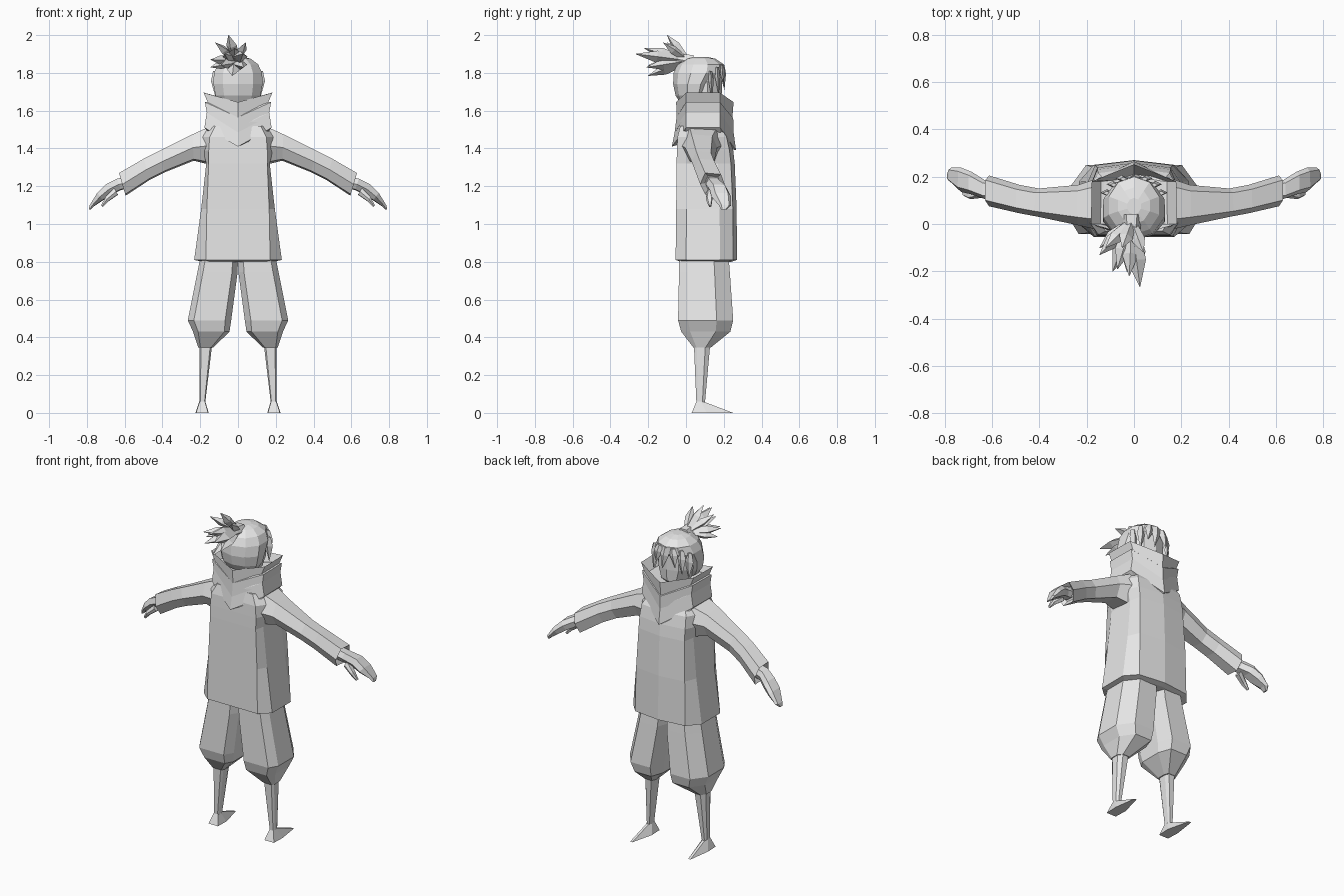
import bpy, bmesh, math
from mathutils import Vector

grey = bpy.data.materials.new("plain_grey")
grey.diffuse_color = (0.8, 0.8, 0.8, 1)


def finish(name, bm, mirror=False):
    bmesh.ops.recalc_face_normals(bm, faces=bm.faces)
    me = bpy.data.meshes.new(name)
    bm.to_mesh(me)
    bm.free()
    me.materials.append(grey)
    ob = bpy.data.objects.new(name, me)
    bpy.context.collection.objects.link(ob)
    if mirror:
        ob.modifiers.new("mirror", 'MIRROR')
        ob.modifiers["mirror"].use_mirror_merge = False
    return ob


def add_loft(bm, rings, caps=(True, True)):
    loops = [[bm.verts.new(p) for p in r] for r in rings]
    n = len(loops[0])
    for a, b in zip(loops, loops[1:]):
        for i in range(n):
            j = (i + 1) % n
            bm.faces.new((a[i], a[j], b[j], b[i]))
    for on, loop in zip(caps, (loops[0], loops[-1])):
        if on:
            bm.faces.new(loop)


def loft(name, rings, mirror=False, caps=(True, True)):
    bm = bmesh.new()
    add_loft(bm, rings, caps)
    return finish(name, bm, mirror)


def both_sides(half):
    # half outline from the back to the front, reflected across x = 0
    return half + [(-x, y, z) for x, y, z in reversed(half) if x > 0]


def coat_ring(z, side, flat, y0, y1):
    return both_sides([(flat, y0, z), (side, y0 + .055, z), (side, y1 - .09, z),
                       (flat, y1 - .02, z), (0, y1, z)])


# Coat body with a hem turned under
loft("coat_body", [coat_ring(*r) for r in (
    (.80, .19, .15, -.03, .24), (.81, .232, .17, -.055, .27),
    (1.08, .195, .165, -.052, .268), (1.32, .168, .155, -.05, .258),
    (1.39, .185, .155, -.048, .25), (1.46, .19, .15, -.045, .235),
    (1.52, .155, .12, -.03, .20))])


def arm_ring(xt, zt, xb, zb, y0, y1):
    # six-sided sleeve section between a top point and a bottom point
    def p(t, s):
        return (xt + (xb - xt) * t, y0 + (y1 - y0) * s, zt + (zb - zt) * t)
    return [p(0, .2), p(.06, .85), p(.5, 1), p(1, .8), p(.94, .2), p(.5, 0)]


# Sleeves
loft("sleeve", [arm_ring(*r) for r in (
    (.13, 1.525, .13, 1.31, -.03, .20), (.24, 1.475, .235, 1.335, -.005, .165),
    (.42, 1.385, .385, 1.275, .03, .15), (.50, 1.345, .465, 1.235, .045, .165),
    (.63, 1.27, .595, 1.15, .075, .205), (.60, 1.255, .58, 1.18, .10, .18))], True)

# Hands: palm with finger ends, and a thumb
loft("hand", [arm_ring(*r) for r in (
    (.60, 1.25, .59, 1.185, .105, .18), (.64, 1.24, .62, 1.18, .105, .185),
    (.70, 1.21, .67, 1.155, .125, .22), (.745, 1.165, .715, 1.125, .135, .238),
    (.785, 1.10, .76, 1.095, .175, .238), (.79, 1.078, .78, 1.076, .185, .215))], True)
loft("thumb", [arm_ring(*r) for r in (
    (.655, 1.19, .635, 1.155, .11, .16), (.70, 1.145, .685, 1.12, .105, .14),
    (.725, 1.10, .715, 1.09, .12, .135))], True)


def chamfered(z, x0, x1, y0, y1):
    cx, cy = (x1 - x0) * .14, (y1 - y0) * .3
    return [(x0 + cx, y0, z), (x1 - cx, y0, z), (x1, y0 + cy * .6, z), (x1, y1 - cy, z),
            (x1 - cx * 2, y1, z), (x0 + cx, y1, z), (x0, y1 - cy, z), (x0, y0 + cy * .6, z)]


# Baggy trousers gathered below the knee, with thin shins
loft("trouser_leg", [chamfered(*r) for r in (
    (.83, .0, .198, -.035, .225), (.745, .002, .215, -.037, .232),
    (.49, .036, .266, -.042, .25), (.43, .045, .238, -.025, .235),
    (.345, .132, .21, .04, .13))], True)
loft("shin", [chamfered(*r) for r in (
    (.36, .137, .205, .042, .128), (.05, .174, .204, .055, .10))], True)

# Pointed feet
loft("foot", [
    [(.158, .03, 0), (.222, .03, 0), (.225, .11, 0), (.205, .25, 0), (.19, .25, 0), (.155, .11, 0)],
    [(.175, .055, .06), (.203, .055, .06), (.205, .08, .06), (.197, .105, .055),
     (.182, .105, .055), (.173, .08, .06)]], True)


def collar_ring(side, zs, yb, zb, yf, zf):
    return both_sides([(0, yb, zb), (side, .0, zs), (side * .98, .18, zs), (0, yf, zf)])


# Wrapped collar: three stacked layers dipping to a point at front and back
for name, rings in {
    "collar_lower": ((.13, 1.60, -.03, 1.55, .22, 1.55), (.165, 1.59, -.055, 1.51, .25, 1.50),
                     (.178, 1.51, -.075, 1.41, .265, 1.39), (.15, 1.48, -.04, 1.42, .23, 1.40)),
    "collar_middle": ((.13, 1.64, -.03, 1.60, .20, 1.60), (.175, 1.645, -.05, 1.565, .25, 1.56),
                      (.162, 1.57, -.06, 1.485, .252, 1.48), (.12, 1.56, -.03, 1.50, .21, 1.50)),
    "collar_upper": ((.11, 1.60, .0, 1.58, .19, 1.57), (.182, 1.695, -.052, 1.645, .252, 1.645),
                     (.150, 1.62, -.05, 1.56, .245, 1.555), (.11, 1.58, -.02, 1.56, .20, 1.55)),
}.items():
    loft(name, [collar_ring(*r) for r in rings])


def oval(z, rx, y0, y1, n=10):
    cy, ry = (y0 + y1) / 2, (y1 - y0) / 2
    return [(rx * math.cos(math.tau * (i + .5) / n), cy + ry * math.sin(math.tau * (i + .5) / n), z)
            for i in range(n)]


# Neck and face
loft("face", [oval(*r) for r in (
    (1.50, .06, .02, .14), (1.60, .065, .02, .15), (1.63, .085, .0, .185),
    (1.70, .115, -.03, .19), (1.80, .12, -.04, .19), (1.85, .09, -.01, .15))])

# Hair cap: back of the head, with the front lifted to the hairline
cap = []
for z, rx, y0, y1 in ((1.64, .10, -.03, .10), (1.68, .125, -.055, .13), (1.74, .137, -.068, .155),
                      (1.80, .134, -.066, .20), (1.845, .112, -.045, .20),
                      (1.875, .07, .0, .155), (1.885, .03, .04, .11)):
    cap.append(oval(z, rx, y0, y1))
loft("hair_cap", cap)


def spike(bm, base, tip, width, thick, bulge=.5):
    # four-sided lock of hair, narrow at the root and pointed at the end
    a, b = Vector(base), Vector(tip)
    d = (b - a).normalized()
    u = d.cross(Vector((0, 0, 1)) if abs(d.z) < .9 else Vector((0, 1, 0))).normalized()
    v = d.cross(u)
    rings = []
    for t, s in ((0, .6), (bulge, 1), (1, .04)):
        c = a.lerp(b, t)
        rings.append([c + u * width * s, c + v * thick * s, c - u * width * s, c - v * thick * s])
    add_loft(bm, rings)


# Fringe locks falling over the forehead and temples
bm = bmesh.new()
for x, y, zt, zb, lean in ((-.115, .13, 1.81, 1.66, 0), (-.085, .165, 1.83, 1.69, -.01),
                           (-.045, .19, 1.84, 1.73, -.02), (.0, .195, 1.84, 1.71, .02),
                           (.045, .19, 1.84, 1.74, .02), (.085, .165, 1.83, 1.68, .015),
                           (.115, .13, 1.81, 1.66, 0)):
    spike(bm, (x, y, zt), (x + lean, y + .008, zb), .028, .014, .35)
finish("fringe", bm)

# Spiky tied-up tail of hair at the back of the crown
bm = bmesh.new()
for tip, w in (((-.05, -.10, 2.0), .03), ((.04, -.12, 1.96), .028), ((-.12, -.10, 1.96), .028),
               ((.025, -.265, 1.90), .04), ((-.02, -.22, 1.93), .035), ((-.145, -.13, 1.87), .032),
               ((-.145, -.10, 1.83), .03), ((-.09, -.20, 1.84), .035), ((-.03, -.20, 1.785), .035),
               ((.03, -.21, 1.83), .035), ((-.07, -.19, 1.90), .035)):
    spike(bm, (-.01, .01, 1.865), tip, w, w * .8, .6)
finish("hair_tail", bm)
loft("hair_tie", [[(-.01 + r * math.cos(math.tau * i / 6), y, z + r * math.sin(math.tau * i / 6))
                   for i in range(6)] for r, y, z in ((.045, .04, 1.855), (.035, -.03, 1.87), (.03, -.06, 1.87))])
